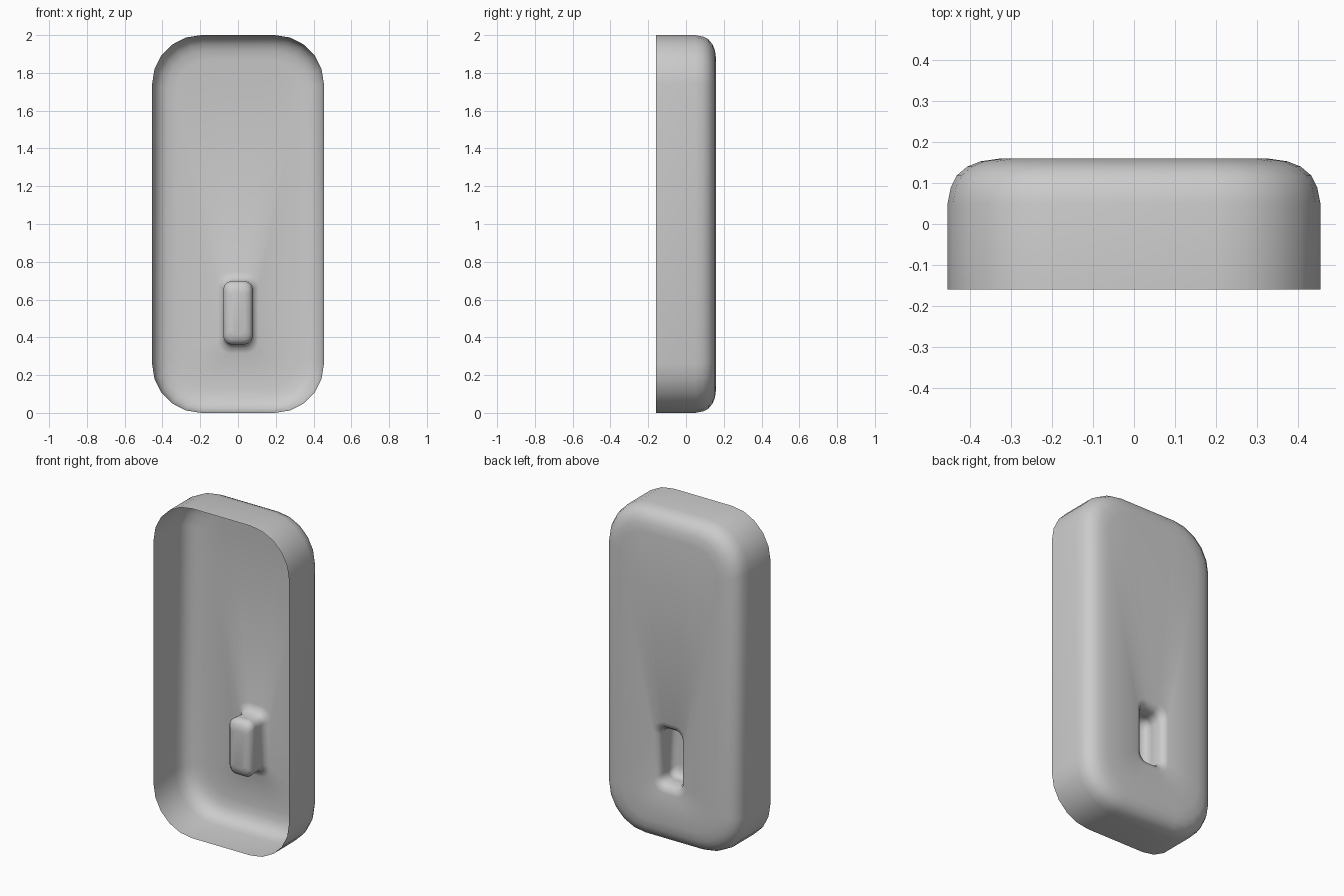
import bpy, math

if "Cube" in bpy.data.objects:
    bpy.data.objects.remove(bpy.data.objects["Cube"])

SEGS = 5  # segments per rounded corner


def ring(y, hw, hh, r, cz):
    """Rounded rectangle in the xz plane at depth y."""
    pts = []
    for q, (sx, sz) in enumerate([(1, 1), (-1, 1), (-1, -1), (1, -1)]):
        for k in range(SEGS + 1):
            a = (q + k / SEGS) * math.pi / 2
            pts.append((sx * (hw - r) + r * math.cos(a), y,
                        cz + sz * (hh - r) + r * math.sin(a)))
    return pts


rings = []
# Outer wall and rounded back edge: depth, inset
for y, d in [(-0.16, 0), (0.05, 0), (0.09, 0.008), (0.118, 0.022),
             (0.14, 0.048), (0.153, 0.08), (0.16, 0.13)]:
    rings.append(ring(y, 0.455 - d, 1.0 - d, 0.26 - 0.7 * d, 1.0))
# Grip pocket pushed in from the back: depth, half width, half height, radius
for y, hw, hh, r in [(0.16, 0.11, 0.215, 0.07), (0.15, 0.085, 0.185, 0.055),
                     (0.12, 0.072, 0.165, 0.045), (0.06, 0.075, 0.168, 0.045),
                     (0.03, 0.077, 0.168, 0.045), (0.01, 0.06, 0.145, 0.04),
                     (0.003, 0.035, 0.115, 0.025)]:
    rings.append(ring(y, hw, hh, r, 0.53))

# Loft all rings into one open shell
n = len(rings[0])
verts = [p for rg in rings for p in rg]
faces = []
for j in range(len(rings) - 1):
    for i in range(n):
        k = (i + 1) % n
        faces.append((j * n + i, (j + 1) * n + i, (j + 1) * n + k, j * n + k))
faces.append(tuple(reversed(range((len(rings) - 1) * n, len(rings) * n))))

mesh = bpy.data.meshes.new("case_shell")
mesh.from_pydata(verts, [], faces)
shell = bpy.data.objects.new("case_shell", mesh)
bpy.context.collection.objects.link(shell)
bpy.context.view_layer.objects.active = shell
shell.select_set(True)
bpy.ops.object.shade_smooth_by_angle(angle=math.radians(60))
